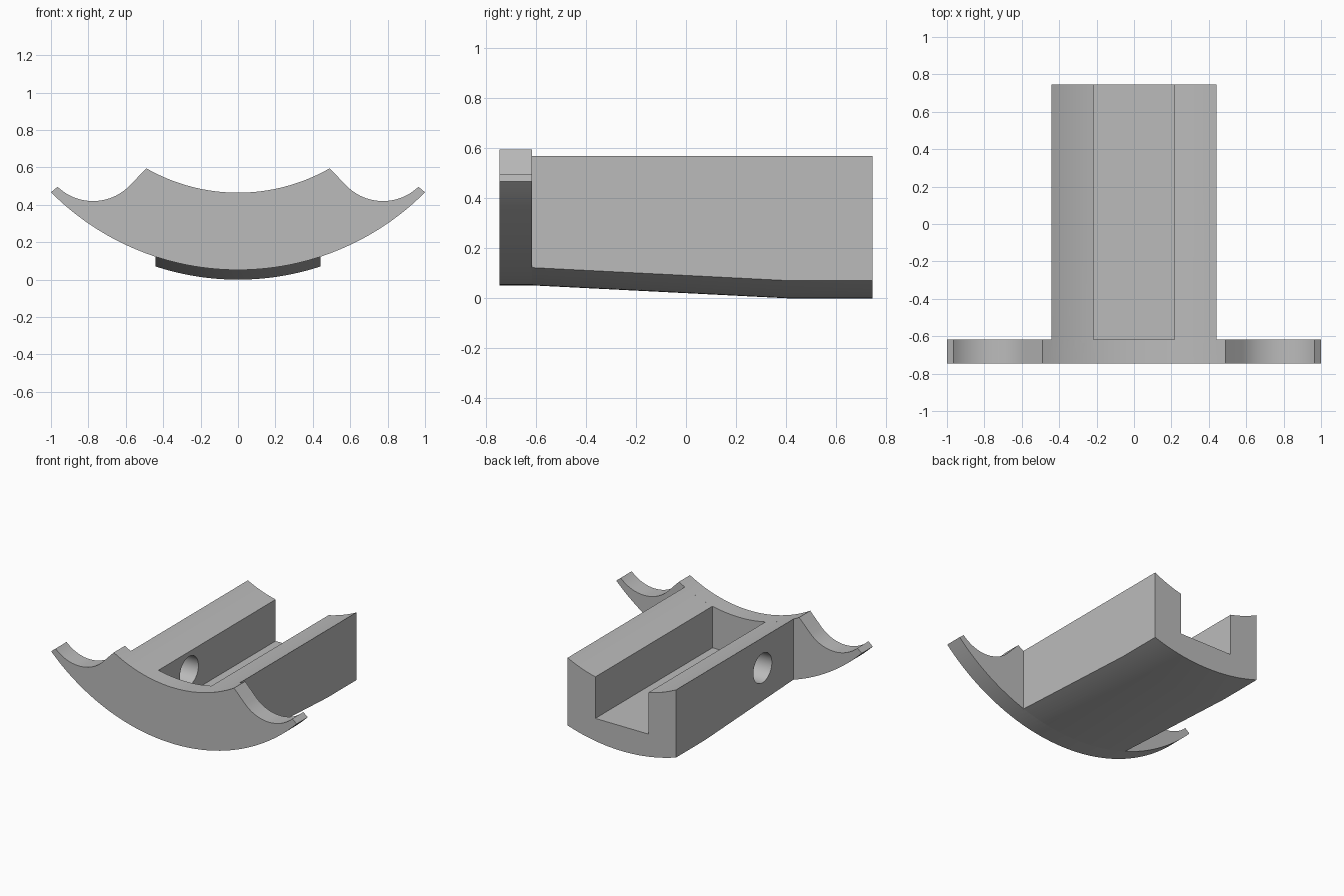
import bpy, bmesh, math
from mathutils import Matrix

cube = bpy.data.objects.get("Cube")
if cube:
    bpy.data.objects.remove(cube, do_unlink=True)

FRONT, PLATE_BACK, KINK, BACK = -0.746, -0.617, 0.41, 0.746
BODY_X, SLOT_X, FLOOR_Z = 0.442, 0.216, 0.183
TOP_R, TOP_Z = 0.988, 0.465
LOW_R, LOW_Z = 1.412, 0.052

grey = bpy.data.materials.new("plain grey")
grey.use_nodes = True
grey.diffuse_color = (0.5, 0.5, 0.5, 1)
grey.node_tree.nodes["Principled BSDF"].inputs["Base Color"].default_value = grey.diffuse_color


def bowl(x0, x1, radius, low, n):
    """Points on an upward-opening arc whose lowest point is at x = 0."""
    a0, a1 = math.asin(x0 / radius), math.asin(x1 / radius)
    angles = [a0 + (a1 - a0) * i / n for i in range(n + 1)]
    return [(radius * math.sin(a), low + radius * (1 - math.cos(a))) for a in angles]


def finish(name, bm):
    bmesh.ops.recalc_face_normals(bm, faces=bm.faces)
    mesh = bpy.data.meshes.new(name)
    bm.to_mesh(mesh)
    bm.free()
    mesh.materials.append(grey)
    obj = bpy.data.objects.new(name, mesh)
    bpy.context.collection.objects.link(obj)
    return obj


def loft(name, sections):
    """Skin matching (x, z) outlines placed at successive y stations."""
    bm = bmesh.new()
    rings = [[bm.verts.new((x, y, z)) for x, z in outline] for y, outline in sections]
    for a, b in zip(rings, rings[1:]):
        for i in range(len(a)):
            j = (i + 1) % len(a)
            bm.faces.new((a[i], a[j], b[j], b[i]))
    bm.faces.new(rings[0])
    bm.faces.new(rings[-1])
    return finish(name, bm)


def combine(target, tool, operation):
    mod = target.modifiers.new(operation.lower(), 'BOOLEAN')
    mod.object, mod.operation, mod.solver = tool, operation, 'EXACT'
    bpy.context.view_layer.objects.active = target
    bpy.ops.object.modifier_apply(modifier=mod.name)
    bpy.data.objects.remove(tool, do_unlink=True)


# Front plate: wide bowl underside, dished top, a scooped arm on each side
scoop_x, scoop_z, scoop_r = 0.775, 0.693, 0.273
start, end = math.radians(225), math.radians(314)
scoop = [(scoop_x + scoop_r * math.cos(a), scoop_z + scoop_r * math.sin(a))
         for a in (end + (start - end) * i / 24 for i in range(25))]
right_scoop = [(-x, z) for x, z in reversed(scoop)]
plate_outline = (bowl(-1, 1, LOW_R, LOW_Z, 64) + scoop
                 + bowl(0.49, -0.49, TOP_R, TOP_Z, 32) + right_scoop)
plate = loft("front_plate", [(FRONT, plate_outline), (PLATE_BACK, plate_outline)])


# Channel body: U section whose underside drops toward the back
def body_outline(drop):
    under = [(x, z - drop) for x, z in bowl(-BODY_X, BODY_X, LOW_R, LOW_Z, 32)]
    left = bowl(BODY_X, SLOT_X, TOP_R, TOP_Z, 10)
    right = [(-x, z) for x, z in reversed(left)]
    return under + left + [(SLOT_X, FLOOR_Z), (-SLOT_X, FLOOR_Z)] + right


body = loft("channel_body", [(PLATE_BACK, body_outline(0)),
                             (KINK, body_outline(LOW_Z)),
                             (BACK, body_outline(LOW_Z))])

# Round hole through the right wall only
bm = bmesh.new()
bmesh.ops.create_cone(bm, cap_ends=True, segments=48, radius1=0.108, radius2=0.108, depth=0.4,
                      matrix=Matrix.Translation((-0.33, -0.26, 0.346))
                      @ Matrix.Rotation(math.pi / 2, 4, 'Y'))
hole = finish("hole_cutter", bm)
hole.hide_render = True
combine(body, hole, 'DIFFERENCE')

# Merge into one solid bracket with crisp edges
combine(plate, body, 'UNION')
plate.name = "cradle_bracket"
bpy.ops.object.select_all(action='DESELECT')
plate.select_set(True)
bpy.context.view_layer.objects.active = plate
bpy.ops.object.shade_smooth_by_angle(angle=math.radians(25))
